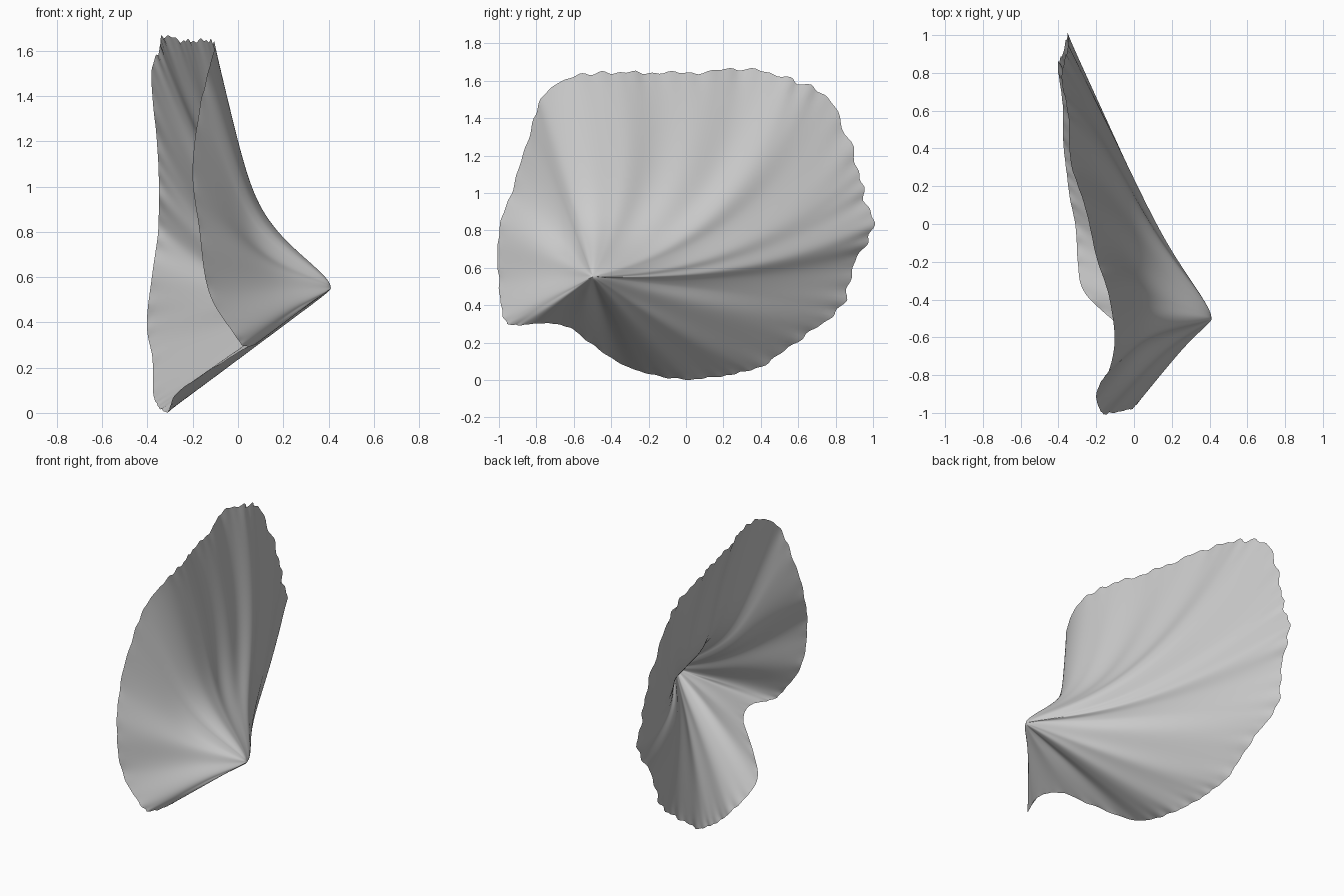
import bpy, bmesh, math
from mathutils import Vector

cube = bpy.data.objects.get("Cube")
if cube:
    bpy.data.objects.remove(cube, do_unlink=True)

APEX = Vector((0.415, -0.5, 0.56))
SPOKES, RINGS = 336, 44

# Rim control points: x, y, z, hollowness of the spoke running to the apex
RIM = [
    (0.0, -.97, .33, .08), (-.12, -1, .52, .12), (-.17, -1, .8, .2),
    (-.2, -.92, 1.05, .32), (-.17, -.83, 1.34, .43), (-.13, -.76, 1.53, .48),
    (-.1, -.6, 1.63, .5), (-.13, -.4, 1.65, .5), (-.19, -.2, 1.65, .44),
    (-.25, .05, 1.65, .36), (-.33, .32, 1.67, .25), (-.35, .57, 1.61, .2),
    (-.38, .77, 1.5, .18), (-.36, .9, 1.2, .15), (-.35, .95, 1, .14),
    (-.35, 1, .82, .13), (-.38, .9, .63, .12), (-.4, .83, .4, .1),
    (-.38, .63, .24, .07), (-.37, .4, .08, .04), (-.35, .2, .03, .02),
    (-.31, 0, .01, 0), (-.3, -.2, .04, .02), (-.26, -.36, .1, .04),
    (-.1, -.52, .21, .02), (.03, -.63, .29, 0), (.08, -.77, .31, .03),
    (.04, -.9, .3, .06),
]


def spline(u):
    """Closed smooth curve through the rim points."""
    n = len(RIM)
    i, f = int(u), u - int(u)
    a, b, c, d = (Vector(RIM[(i + k) % n]) for k in (-1, 0, 1, 2))
    return b + (c - a) * f / 2 + (a * 2 - b * 5 + c * 4 - d) * f**2 / 2 \
        + (b * 3 - a - c * 3 + d) * f**3 / 2


def shell_point(s, t):
    """Point on spoke s at distance t (apex to rim)."""
    rim = spline(s / SPOKES * len(RIM))
    turn = math.tau * s / SPOKES
    # ragged edge, fading out quickly away from the rim
    rag = math.sin(turn * 37 + 2 * math.sin(turn * 5)) + math.sin(turn * 61 + 3 * math.sin(turn * 3))
    reach = t * (1 + 0.005 * rag * t**14)
    dy, dz = rim.y - APEX.y, rim.z - APEX.z
    # spokes on the long upper side leave the apex along the ridge, then curl up
    angle = math.atan2(dz, dy)
    bend = 0.8 * max(0, math.sin(angle + 0.12)) * max(0, math.cos(angle - 0.35))
    bow = bend * t * (1 - t)
    # straight slope mixed with a steep fall close to the apex
    soft = t * t / (t + 0.02) * 1.02
    steep = 1 - math.exp(-(t / 0.2) ** 1.6)
    drop = soft + (steep - soft) * rim.w
    # broad, soft radiating ribs
    wave = math.sin(turn * 13 + math.sin(turn * 3))
    rib = 0.006 * wave * math.sin(math.pi * t * 0.85) * min(1, t * 3)
    return Vector((APEX.x + (rim.x - APEX.x) * drop + rib,
                   APEX.y + dy * reach + dz * bow,
                   APEX.z + dz * reach - dy * bow))


# Thin ribbed shell, spokes fanning out from the off-centre apex
bm = bmesh.new()
tip = bm.verts.new(APEX)
grid = [[bm.verts.new(shell_point(s, (r / RINGS) ** 1.2)) for r in range(1, RINGS + 1)]
        for s in range(SPOKES)]
for s in range(SPOKES):
    here, after = grid[s], grid[(s + 1) % SPOKES]
    bm.faces.new((tip, after[0], here[0]))
    for r in range(RINGS - 1):
        bm.faces.new((here[r], after[r], after[r + 1], here[r + 1]))

# Soften the creases near the apex, keeping the rim
inner = [v for v in bm.verts if not v.is_boundary]
for _ in range(6):
    bmesh.ops.smooth_vert(bm, verts=inner, factor=0.5,
                          use_axis_x=True, use_axis_y=True, use_axis_z=True)

# Rest on the ground
ground = min(v.co.z for v in bm.verts)
for v in bm.verts:
    v.co.z -= ground
for f in bm.faces:
    f.smooth = True

mesh = bpy.data.meshes.new("shell")
bm.to_mesh(mesh)
bm.free()
shell = bpy.data.objects.new("shell", mesh)
bpy.context.collection.objects.link(shell)

# Plain pale grey
grey = bpy.data.materials.new("pale_grey")
grey.use_nodes = True
colour = (0.6, 0.6, 0.6, 1)
grey.diffuse_color = colour
grey.node_tree.nodes["Principled BSDF"].inputs["Base Color"].default_value = colour
mesh.materials.append(grey)
